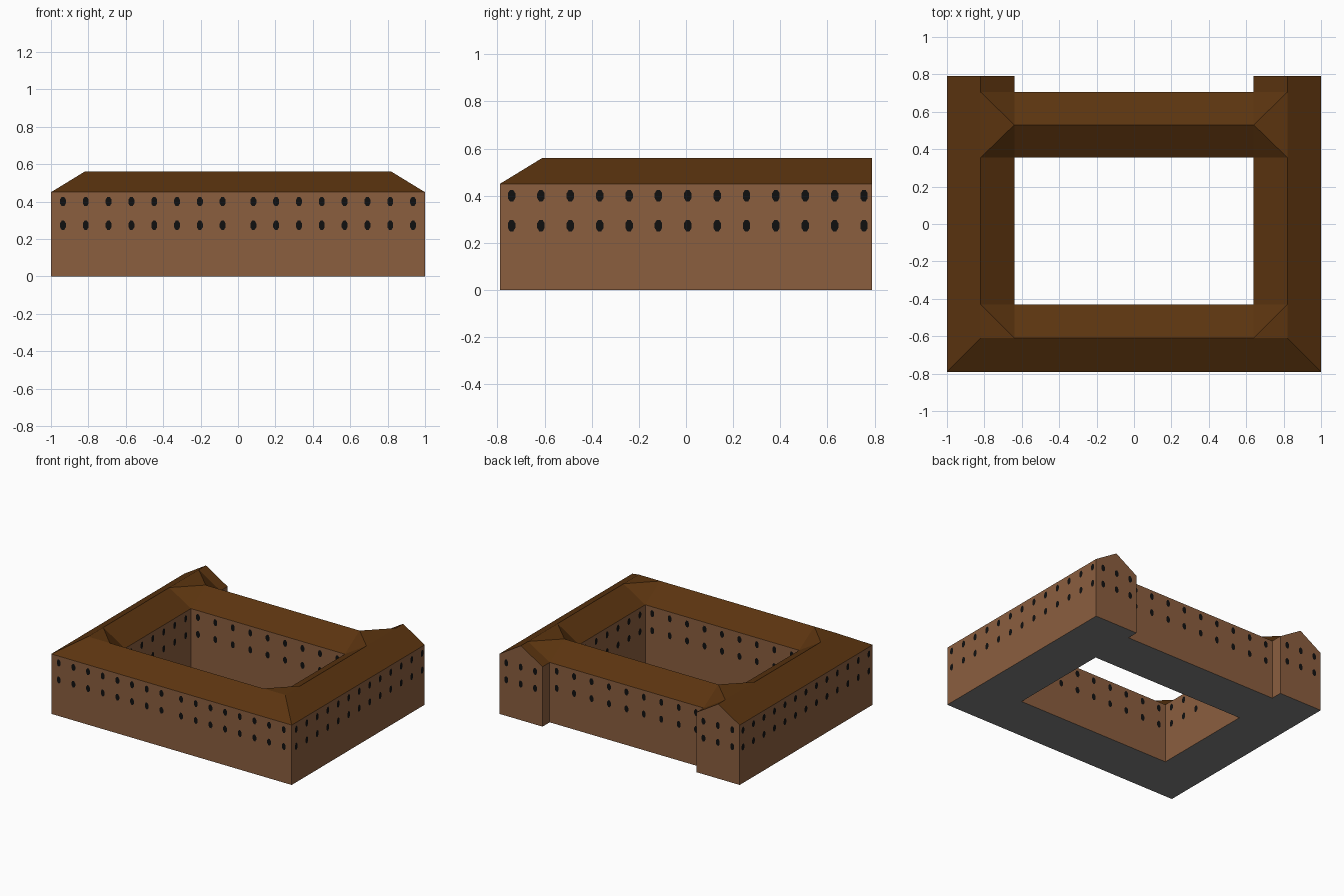
import bpy, bmesh, math
from mathutils import Vector

if "Cube" in bpy.data.objects:
    bpy.data.objects.remove(bpy.data.objects["Cube"])

# key plan dimensions
OX, OY = 1.0, 0.79            # outer walls
IX, IF, IB = 0.64, -0.43, 0.355   # courtyard sides, front, back
BK = 0.705                    # rear wall of the back wing
RX, RF, RB = 0.82, -0.61, 0.53    # ridges of side, front, back wings
EAVE, RIDGE = 0.45, 0.56


def material(name, rgb):
    def lin(c):
        c /= 255
        return c / 12.92 if c <= 0.04045 else ((c + 0.055) / 1.055) ** 2.4
    m = bpy.data.materials.new(name)
    m.diffuse_color = (*[lin(c) for c in rgb], 1)
    m.use_nodes = True
    m.node_tree.nodes["Principled BSDF"].inputs["Base Color"].default_value = m.diffuse_color
    return m


WALL = material("wall_brown", (139, 94, 63))
ROOF = material("roof_dark_brown", (91, 52, 15))
BASE = material("underside_grey", (128, 128, 128))
DARK = material("window_black", (16, 16, 16))


def build(name, faces, mat):
    """Make an object from a list of faces given as point lists."""
    bm = bmesh.new()
    for f in faces:
        bm.faces.new([bm.verts.new(p) for p in f])
    bmesh.ops.remove_doubles(bm, verts=bm.verts, dist=1e-5)
    me = bpy.data.meshes.new(name)
    bm.to_mesh(me)
    bm.free()
    me.materials.append(mat)
    ob = bpy.data.objects.new(name, me)
    bpy.context.collection.objects.link(ob)
    return ob


def mirrored(faces):
    """Faces plus their copies across x = 0, with winding kept outward."""
    return faces + [[(-x, y, z) for x, y, z in reversed(f)] for f in faces]


# walls: outer loop counter-clockwise, courtyard loop clockwise
outer = [(-OX, -OY), (OX, -OY), (OX, OY), (IX, OY), (IX, BK),
         (-IX, BK), (-IX, OY), (-OX, OY)]
court = [(-IX, IF), (-IX, IB), (IX, IB), (IX, IF)]
walls = []
for loop in (outer, court):
    for a, b in zip(loop, loop[1:] + loop[:1]):
        walls.append([(*a, 0), (*b, 0), (*b, EAVE), (*a, EAVE)])
walls += mirrored([[(OX, OY, EAVE), (IX, OY, EAVE), (RX, OY, RIDGE)]])
build("walls", walls, WALL)


# underside, facing down
def floor(x0, x1, y0, y1):
    return [(x0, y0, 0), (x0, y1, 0), (x1, y1, 0), (x1, y0, 0)]


build("underside", [floor(-OX, -IX, -OY, OY), floor(IX, OX, -OY, OY),
                    floor(-IX, IX, -OY, IF), floor(-IX, IX, IB, BK)], BASE)


# roof: slopes between eave points (e) and ridge points (r)
def e(x, y): return (x, y, EAVE)
def r(x, y): return (x, y, RIDGE)


half = [
    [e(OX, -OY), e(OX, OY), r(RX, OY), r(RX, RF)],       # outer side slope
    [r(RX, IF), r(RX, IB), e(IX, IB), e(IX, IF)],        # courtyard side slope
    [r(RX, BK), r(RX, OY), e(IX, OY), e(IX, BK)],        # slope behind back wing
    [r(RX, RF), r(RX, IF), r(IX, RF)],                   # flat front corner
    [r(RX, IF), e(IX, IF), r(IX, RF)],                   # front valley
    [r(RX, IB), r(RX, BK), r(IX, RB)],                   # flat back junction
    [r(RX, IB), r(IX, RB), e(IX, IB)],                   # inner back valley
    [r(RX, BK), e(IX, BK), r(IX, RB)],                   # outer back valley
]
centre = [
    [e(-OX, -OY), e(OX, -OY), r(RX, RF), r(IX, RF), r(-IX, RF), r(-RX, RF)],
    [r(-IX, RF), r(IX, RF), e(IX, IF), e(-IX, IF)],
    [e(-IX, IB), e(IX, IB), r(IX, RB), r(-IX, RB)],
    [r(-IX, RB), r(IX, RB), e(IX, BK), e(-IX, BK)],
]
build("roof", mirrored(half) + centre, ROOF)


# windows: thin eight-sided ovals in two rows
def windows(name, spots, normal):
    n = Vector(normal)
    side = Vector((0, 0, 1)).cross(n)
    faces = []
    for x, y in spots:
        for z in (0.273, 0.4):
            c = Vector((x, y, z)) + n * 0.003
            faces.append([c + side * 0.017 * math.cos(t) + Vector((0, 0, 0.027 * math.sin(t)))
                          for t in (math.tau * (i + 0.5) / 8 for i in range(8))])
    build(name, faces, DARK)


def row(start, step, count):
    return [start + step * i for i in range(count)]


front = row(0.082, 0.122, 8)
sides = row(-0.74, 0.1246, 13)
long_row = row(-0.58, 0.145, 9)
court_side = row(-0.3625, 0.13, 6)
windows("front_windows", [(s * x, -OY) for x in front for s in (-1, 1)], (0, -1, 0))
windows("back_wing_windows", [(x, BK) for x in long_row], (0, 1, 0))
windows("gable_windows", [(s * x, OY) for x in row(0.70, 0.12, 3) for s in (-1, 1)], (0, 1, 0))
windows("court_back_windows", [(x, IB) for x in long_row], (0, -1, 0))
windows("court_front_windows", [(x, IF) for x in long_row], (0, 1, 0))
for s, tag in ((1, "right"), (-1, "left")):
    windows(tag + "_windows", [(s * OX, y) for y in sides], (s, 0, 0))
    windows("court_" + tag + "_windows", [(s * IX, y) for y in court_side], (-s, 0, 0))
